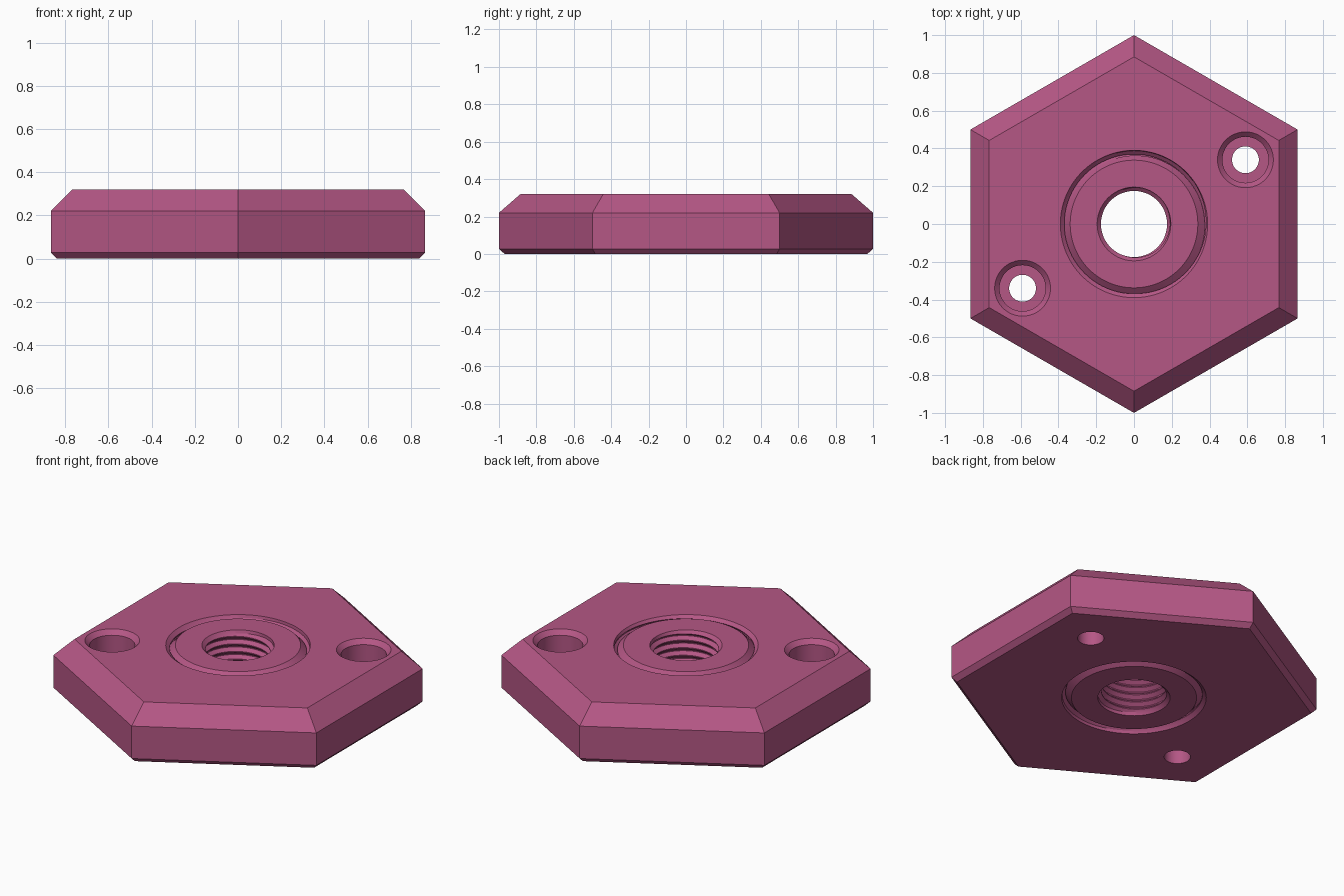
import bpy, bmesh, math

if "Cube" in bpy.data.objects:
    bpy.data.objects.remove(bpy.data.objects["Cube"])

H = 0.32
PITCH = 0.045
mat = bpy.data.materials.new("raspberry pink")
mat.diffuse_color = (0.46, 0.095, 0.235, 1)
mat.use_nodes = True
mat.node_tree.nodes["Principled BSDF"].inputs["Base Color"].default_value = mat.diffuse_color


def make_object(name, bm):
    bmesh.ops.recalc_face_normals(bm, faces=bm.faces)
    mesh = bpy.data.meshes.new(name)
    bm.to_mesh(mesh)
    bm.free()
    ob = bpy.data.objects.new(name, mesh)
    mesh.materials.append(mat)
    bpy.context.collection.objects.link(ob)
    return ob


def loft(columns):
    """Skin vertical columns of points into a closed, capped solid."""
    bm = bmesh.new()
    cols = [[bm.verts.new(p) for p in c] for c in columns]
    for a, b in zip(cols, cols[1:]):
        for j in range(len(a) - 1):
            bm.faces.new((a[j], b[j], b[j + 1], a[j + 1]))
    for j in (0, -1):
        bm.faces.new([c[j] for c in cols[:-1]])
    bmesh.ops.remove_doubles(bm, verts=bm.verts, dist=1e-5)
    return bm


def revolve(profile, n, centre=(0, 0), start=0.0):
    cols = []
    for i in range(n + 1):
        a = start + math.tau * i / n
        cols.append([(centre[0] + r * math.cos(a), centre[1] + r * math.sin(a), z)
                     for z, r in profile])
    return loft(cols)


def threaded(bottom, top, z0, z1, minor, major, n=80):
    """Solid with a helical thread between z0 and z1 and plain end rings."""
    steps = [(0, 0), (0.12, 0), (0.5, 1), (0.62, 1), (1, 0)]

    def radius(z, turn):
        f = (z / PITCH - turn) % 1
        for (fa, va), (fb, vb) in zip(steps, steps[1:]):
            if f <= fb:
                v = va + (vb - va) * (f - fa) / (fb - fa)
                return minor + (major - minor) * v

    cols = []
    for i in range(n + 1):
        turn = i / n
        a = math.tau * turn
        pts = list(bottom)
        for k in range(-2, int(H / PITCH) + 3):
            for f, _ in steps[:-1]:
                z = min(max((k + f + turn) * PITCH, z0), z1)
                pts.append((z, radius(z, turn)))
        pts += top
        cols.append([(r * math.cos(a), r * math.sin(a), z) for z, r in pts])
    return loft(cols)


def cut(target, cutter):
    cutter.hide_render = True
    mod = target.modifiers.new("cut", "BOOLEAN")
    mod.operation, mod.solver, mod.object = "DIFFERENCE", "EXACT", cutter
    bpy.context.view_layer.objects.active = target
    bpy.ops.object.modifier_apply(modifier=mod.name)
    bpy.data.objects.remove(cutter)


# Hexagonal plate with a wide top chamfer and a fine bottom one
plate = make_object("hexagonal_plate", revolve(
    [(0, 0.97), (0.027, 1.0), (0.22, 1.0), (H, 0.885)], 6, start=math.pi / 6))

# Large threaded opening in the middle
cut(plate, make_object("opening_cutter", threaded(
    [(-0.05, 0.39), (0, 0.39)], [(H, 0.39), (H + 0.05, 0.39)],
    0.016, H - 0.016, 0.369, 0.388)))

# Two chamfered counterbored screw holes
for s in (1, -1):
    cut(plate, make_object("screw_hole_cutter", revolve(
        [(-0.05, 0.071), (0.11, 0.071), (0.11, 0.122), (H - 0.026, 0.122),
         (H, 0.148), (H + 0.05, 0.148)], 48, (0.59 * s, 0.34 * s))))

# Round threaded insert with a threaded bore
insert = make_object("threaded_insert", threaded(
    [(0, 0.338)], [(H, 0.338)], 0.03, H - 0.03, 0.359, 0.378))
cut(insert, make_object("bore_cutter", threaded(
    [(-0.05, 0.195), (0, 0.195)], [(H, 0.195), (H + 0.05, 0.195)],
    0.018, H - 0.018, 0.175, 0.195)))

# Smooth the round walls, keep the edges sharp
for ob in (plate, insert):
    bpy.ops.object.select_all(action="DESELECT")
    ob.select_set(True)
    bpy.context.view_layer.objects.active = ob
    bpy.ops.object.shade_smooth_by_angle(angle=math.radians(25))
